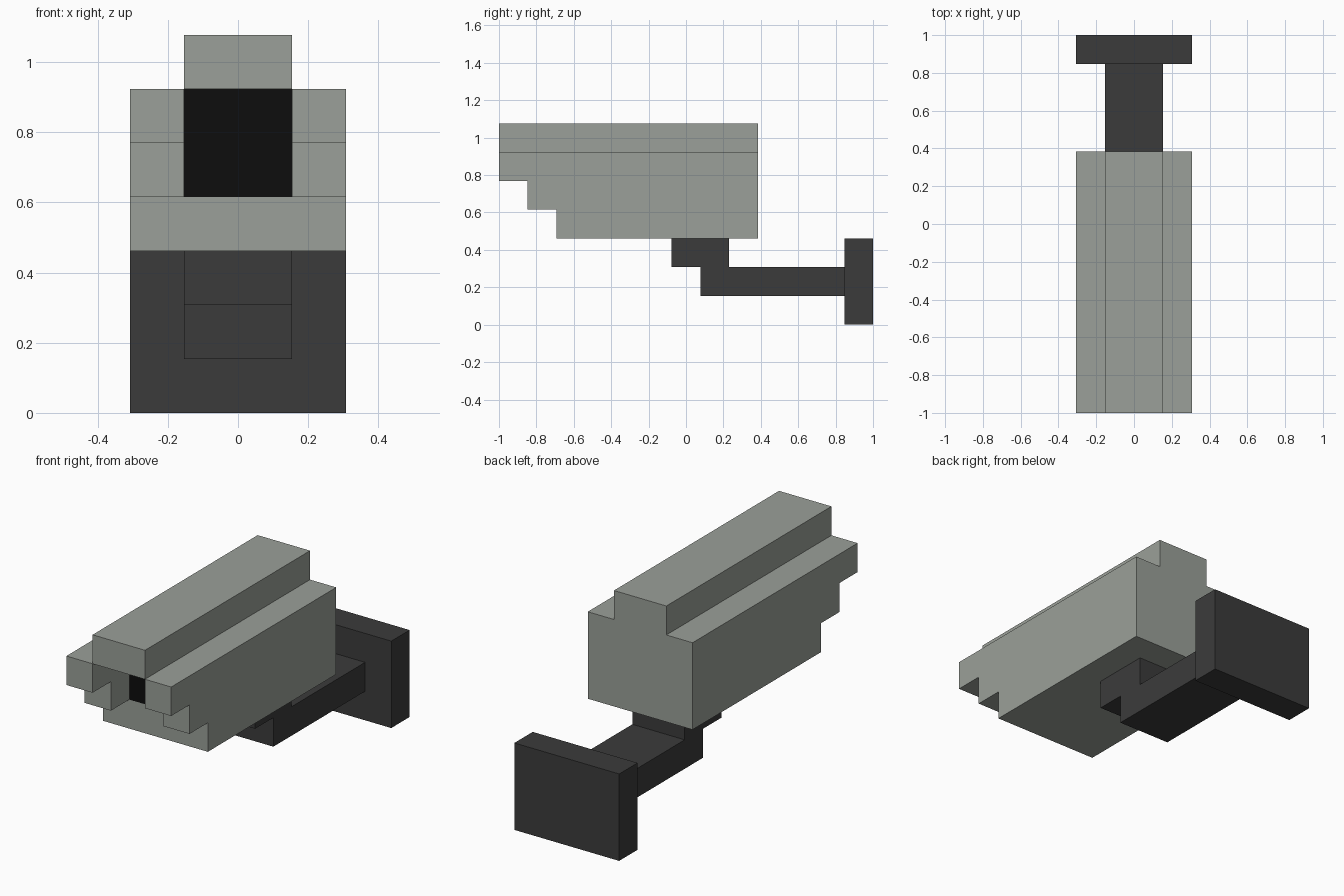
import bpy, bmesh
from itertools import product

cube = bpy.data.objects.get("Cube")
if cube:
    bpy.data.objects.remove(cube, do_unlink=True)

U = 2 / 13  # edge length of one block


def material(name, rgb):
    m = bpy.data.materials.new(name)
    m.use_nodes = True
    m.diffuse_color = (*rgb, 1)
    bsdf = next(n for n in m.node_tree.nodes if n.type == 'BSDF_PRINCIPLED')
    bsdf.inputs["Base Color"].default_value = (*rgb, 1)
    return m


GREY = material("housing grey", (0.328, 0.352, 0.319))
DARK = material("mount charcoal", (0.0437, 0.0437, 0.0437))
BLACK = material("lens black", (0.004, 0.004, 0.004))


def blocks(x, y, z):
    """Set of unit blocks filling a box given as (start, end) ranges."""
    return set(product(range(*x), range(*y), range(*z)))


def build(name, cells, mats, pick=lambda n, c: 0):
    """Skin the outside of a set of blocks; pick(normal, centre) chooses the material."""
    bm = bmesh.new()
    verts = {}

    def vert(p):
        if p not in verts:
            verts[p] = bm.verts.new((p[0] * U, p[1] * U - 1, p[2] * U))
        return verts[p]

    for cell in sorted(cells):
        for axis, side in product(range(3), (-1, 1)):
            neighbour = list(cell)
            neighbour[axis] += side
            if tuple(neighbour) in cells:
                continue
            corners = []
            for i, j in ((0, 0), (1, 0), (1, 1), (0, 1)):
                p = list(cell)
                p[axis] += side > 0
                p[(axis + 1) % 3] += i
                p[(axis + 2) % 3] += j
                corners.append(vert(tuple(p)))
            face = bm.faces.new(corners[::side])
            normal = [0, 0, 0]
            normal[axis] = side
            face.material_index = pick(tuple(normal), cell)
    # Merge the coplanar squares into large clean faces
    bmesh.ops.dissolve_limit(bm, angle_limit=0.01, verts=bm.verts[:],
                             edges=bm.edges[:], delimit={'MATERIAL'})
    mesh = bpy.data.meshes.new(name)
    bm.to_mesh(mesh)
    bm.free()
    for m in mats:
        mesh.materials.append(m)
    obj = bpy.data.objects.new(name, mesh)
    bpy.context.collection.objects.link(obj)
    return obj


# Housing: stepped nose, top rail and a lens recess two blocks deep
housing = (blocks((-2, 2), (2, 9), (3, 4))
           | blocks((-2, 2), (1, 9), (4, 5))
           | blocks((-2, 2), (0, 9), (5, 6))
           | blocks((-1, 1), (0, 9), (6, 7)))
housing -= blocks((-1, 1), (0, 2), (4, 6))


# The back of the recess is the lens
def lens_rule(normal, cell):
    x, y, z = cell
    return int(normal == (0, -1, 0) and y == 2 and z >= 4 and -1 <= x < 1)


build("camera_housing", housing, [GREY, BLACK], lens_rule)

# Bracket arm: foot under the housing, then a bar back to the wall
arm = blocks((-1, 1), (6, 8), (2, 3)) | blocks((-1, 1), (7, 12), (1, 2))
build("bracket_arm", arm, [DARK])

# Wall plate
build("wall_plate", blocks((-2, 2), (12, 13), (0, 3)), [DARK])
